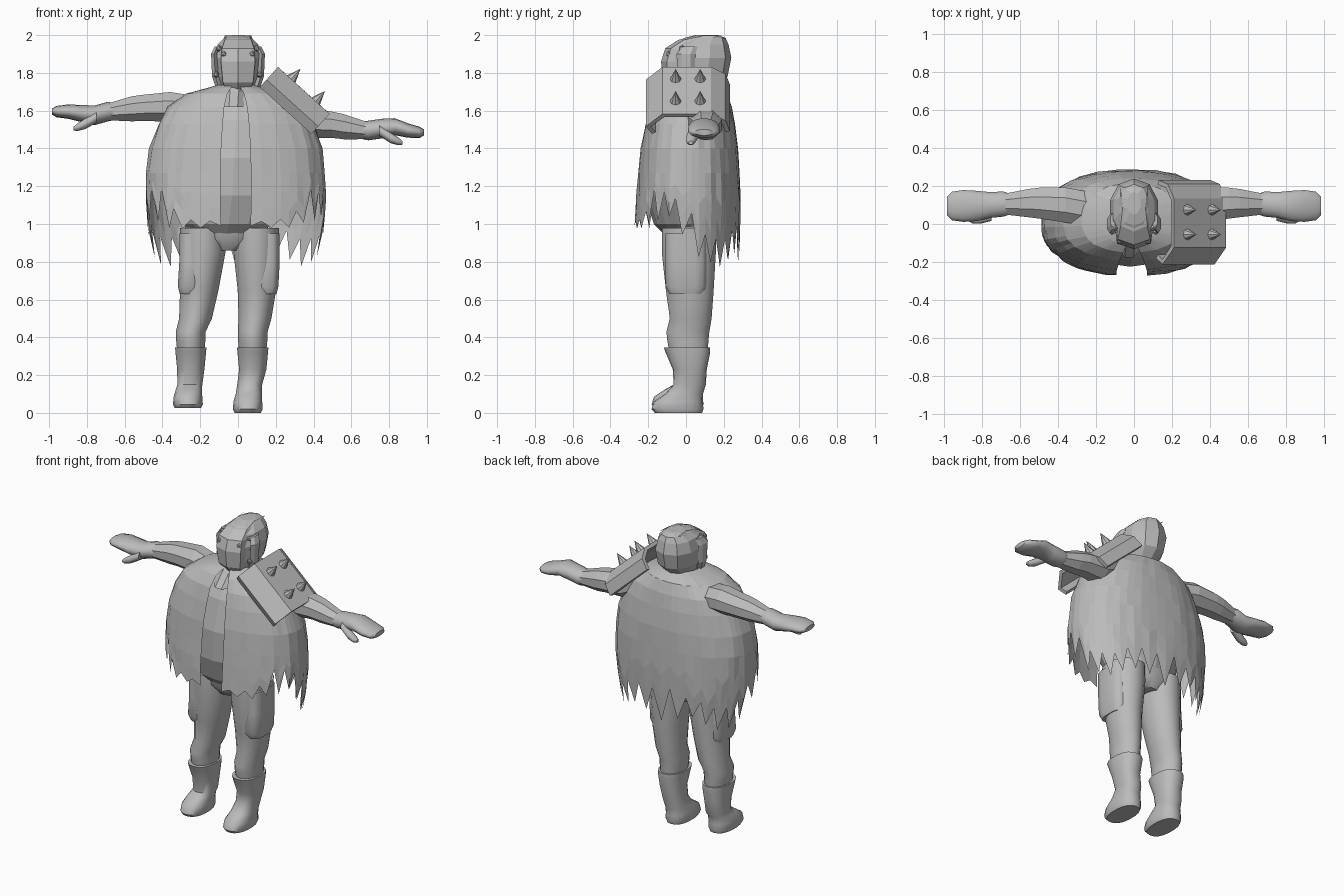
import bpy, bmesh, math, random
from mathutils import Vector, Matrix

random.seed(4)
grey = bpy.data.materials.new("plain_grey")
grey.diffuse_color = (0.5, 0.5, 0.5, 1)


def finish(name, bm, smooth=False):
    bmesh.ops.recalc_face_normals(bm, faces=bm.faces)
    me = bpy.data.meshes.new(name)
    bm.to_mesh(me)
    bm.free()
    me.materials.append(grey)
    ob = bpy.data.objects.new(name, me)
    bpy.context.collection.objects.link(ob)
    if smooth:
        bpy.ops.object.select_all(action='DESELECT')
        ob.select_set(True)
        bpy.context.view_layer.objects.active = ob
        bpy.ops.object.shade_smooth_by_angle(angle=math.radians(50))
    return ob


def loft(name, rings, n, axis='z', smooth=False, power=1.0, turn=0.5):
    """Rings are (position on axis, centre u, centre v, radius u, radius v)."""
    bm = bmesh.new()
    rows = []
    for p, cu, cv, ru, rv in rings:
        row = []
        for i in range(n):
            a = 2 * math.pi * (i + turn) / n
            c, s = math.cos(a), math.sin(a)
            u = cu + ru * math.copysign(abs(c) ** power, c)
            v = cv + rv * math.copysign(abs(s) ** power, s)
            row.append(bm.verts.new((p, u, v) if axis == 'x' else (u, v, p)))
        rows.append(row)
    for r0, r1 in zip(rows, rows[1:]):
        for i in range(n):
            j = (i + 1) % n
            bm.faces.new((r0[i], r0[j], r1[j], r1[i]))
    bm.faces.new(rows[0])
    bm.faces.new(rows[-1])
    return finish(name, bm, smooth)


def lerp_table(table, t):
    """Linear lookup in rows sorted by rising first value."""
    if t <= table[0][0]:
        return table[0][1:]
    for a, b in zip(table, table[1:]):
        if t <= b[0]:
            f = (t - a[0]) / (b[0] - a[0])
            return [x + (y - x) * f for x, y in zip(a[1:], b[1:])]
    return table[-1][1:]


# Torso and hips under the cloak
loft("torso", [(0.95, -0.06, 0.0, 0.18, 0.12), (1.0, -0.05, -0.01, 0.24, 0.16),
               (1.15, -0.03, -0.02, 0.31, 0.2), (1.35, -0.02, -0.02, 0.33, 0.205),
               (1.55, -0.01, 0.01, 0.3, 0.19), (1.66, 0, 0.03, 0.2, 0.15),
               (1.72, 0, 0.04, 0.09, 0.1)], 14)
loft("hips", [(0.86, -0.06, 0.02, 0.1, 0.09), (0.92, -0.06, 0.015, 0.2, 0.13),
              (1.0, -0.06, 0.01, 0.23, 0.135)], 20, smooth=True)
loft("shirt_collar", [(1.62, -0.025, -0.12, 0.06, 0.06), (1.7, -0.02, -0.05, 0.06, 0.06),
                      (1.73, -0.01, 0.0, 0.08, 0.09)], 8)

# Ragged cloak: z, half width, front depth, back depth
shape = [(0.76, 0.42, 0.26, 0.275), (0.97, 0.465, 0.275, 0.285), (1.1, 0.475, 0.27, 0.288),
         (1.25, 0.475, 0.255, 0.285), (1.4, 0.455, 0.24, 0.275), (1.53, 0.41, 0.215, 0.26),
         (1.62, 0.36, 0.19, 0.24), (1.69, 0.26, 0.15, 0.215), (1.72, 0.15, 0.11, 0.17),
         (1.735, 0.1, 0.08, 0.14)]
# Hem: angle from front in degrees, mean height, tooth depth
hem = [(0, 1.0, 0.01), (35, 1.0, 0.03), (52, 1.08, 0.1), (75, 1.1, 0.1), (92, 0.98, 0.1),
       (108, 0.87, 0.11), (130, 0.85, 0.08), (160, 0.92, 0.08), (180, 0.9, 0.12)]
bm = bmesh.new()
cols = 52
levels = [1.735, 1.72, 1.69, 1.62, 1.53, 1.4, 1.27]
grid = []
for c in range(cols + 1):
    phi = math.radians(8 + 344 * c / cols)
    deg = math.degrees(phi)
    mean, depth = lerp_table(hem, min(deg, 360 - deg))
    low = mean + depth * (1 if c % 2 else -1) * random.uniform(0.6, 1)
    zs = levels + [1.25 + (low - 1.25) * k / 3 for k in (1, 2, 3)]
    col = []
    for k, z in enumerate(zs):
        w, f, b = lerp_table(shape, z)
        s, co = math.sin(phi), math.cos(phi)
        puff = 1 + random.uniform(-0.012, 0.012)
        x = w * math.copysign(abs(s) ** 0.9, s) * puff
        y = -(f if co > 0 else b) * math.copysign(abs(co) ** 0.85, co) * puff
        col.append(bm.verts.new((x - 0.012, y, z)))
    grid.append(col)
for a, b in zip(grid, grid[1:]):
    for k in range(len(a) - 1):
        bm.faces.new((a[k], b[k], b[k + 1], a[k + 1]))
finish("ragged_cloak", bm)

# Legs: top, knee and cuff centres differ for each side
for side, lift, xs in (("right", 0.025, (-0.185, -0.205, -0.225, -0.25, -0.265)),
                       ("left", 0.0, (0.095, 0.1, 0.09, 0.078, 0.052))):
    t, m, k, b, f = xs
    loft(side + "_trouser", [(0.3, b, 0.015, 0.07, 0.1), (0.38, b, 0.01, 0.078, 0.11),
                             (0.43, b, 0.01, 0.08, 0.115), (0.5, k, 0.025, 0.088, 0.112),
                             (0.65, m, 0.02, 0.103, 0.128), (0.85, t, 0.015, 0.12, 0.145),
                             (0.98, t, 0.015, 0.125, 0.145)], 20, smooth=True)
    # Thigh pouch on the outer side
    o = -1 if t < 0 else 1
    loft(side + "_pouch", [(0.63, m + o * 0.05, 0.0, 0.055, 0.09), (0.67, m + o * 0.055, 0, 0.06, 0.11),
                           (0.8, t + o * 0.06, 0, 0.067, 0.11), (0.95, t + o * 0.06, 0, 0.067, 0.11)],
         12, smooth=True, power=0.6)
    # Boot with a flared cuff and long toe
    loft(side + "_boot", [(lift, f, -0.04, 0.07, 0.125), (lift + 0.02, f, -0.045, 0.08, 0.137),
                          (0.06 + lift, f, -0.04, 0.077, 0.13), (0.1 + lift, f + 0.005, -0.01, 0.07, 0.1),
                          (0.15, f + 0.01, 0.02, 0.067, 0.085), (0.23, b, 0.02, 0.073, 0.09),
                          (0.32, b, 0.01, 0.082, 0.118), (0.345, b, 0.005, 0.084, 0.122)],
         18, smooth=True, power=0.85)

# Arms and hands: x, z centre, y radius, z radius
for side, s, zs in (("right", -1, (1.6, 1.62, 1.61, 1.595, 1.575, 1.595, 1.595, 1.53)),
                    ("left", 1, (1.6, 1.535, 1.515, 1.495, 1.505, 1.495, 1.485, 1.455))):
    z0, z1, z2, z3, z4, z5, z6, zt = zs
    loft(side + "_sleeve", [(s * 0.2, 0.07, z0, 0.1, 0.08), (s * 0.36, 0.1, z1, 0.1, 0.085),
                            (s * 0.5, 0.11, (z1 + z2) / 2, 0.088, 0.075), (s * 0.56, 0.11, z2, 0.08, 0.072),
                            (s * 0.68, 0.105, z3, 0.06, 0.05)], 8, 'x')
    loft(side + "_hand", [(s * 0.66, 0.105, z3, 0.058, 0.046), (s * 0.69, 0.105, z3, 0.068, 0.052),
                          (s * 0.76, 0.1, z4, 0.07, 0.052), (s * 0.83, 0.095, z4 + 0.01, 0.082, 0.045),
                          (s * 0.9, 0.095, z5, 0.086, 0.038), (s * 0.96, 0.095, z6, 0.077, 0.03),
                          (s * 0.985, 0.095, z6, 0.05, 0.016)], 14, 'x', True)
    loft(side + "_thumb", [(s * 0.75, 0.05, z4 - 0.01, 0.035, 0.03), (s * 0.81, 0.03, zt, 0.03, 0.028),
                           (s * 0.85, 0.025, zt - 0.018, 0.024, 0.02),
                           (s * 0.87, 0.025, zt - 0.025, 0.012, 0.01)], 10, 'x', True)

# Helmeted head
loft("helmet", [(1.66, 0, 0.0, 0.05, 0.08), (1.71, 0, 0.025, 0.085, 0.12), (1.78, 0, 0.055, 0.118, 0.165),
                (1.88, 0, 0.065, 0.132, 0.175), (1.95, 0, 0.075, 0.112, 0.15),
                (1.985, 0, 0.1, 0.075, 0.11), (2.0, 0, 0.11, 0.035, 0.06)], 10, power=0.9)

# Ridged face mask: z, front y, half width
bm = bmesh.new()
rows = []
for z, y, w in ((1.675, -0.07, 0.05), (1.75, -0.122, 0.08), (1.86, -0.132, 0.09),
                (1.93, -0.11, 0.085), (1.975, -0.04, 0.07), (1.997, 0.06, 0.06)):
    rows.append([bm.verts.new(p) for p in ((-w - 0.01, y + 0.13, z), (-w, y + 0.03, z), (0, y, z),
                                          (w, y + 0.03, z), (w + 0.01, y + 0.13, z))])
for a, b in zip(rows, rows[1:]):
    for i in range(4):
        bm.faces.new((a[i], a[i + 1], b[i + 1], b[i]))
finish("face_mask", bm)

# Cheek guards and helmet rivets
for s in (-1, 1):
    loft("cheek_guard", [(1.72, s * 0.1, -0.005, 0.02, 0.03), (1.78, s * 0.12, 0, 0.02, 0.045),
                         (1.9, s * 0.127, 0.0, 0.018, 0.05), (1.94, s * 0.11, 0.02, 0.015, 0.04)], 6)
    for x, y, z in ((0.075, -0.09, 1.9), (0.1, -0.02, 1.93), (0.115, -0.04, 1.79)):
        bm = bmesh.new()
        bmesh.ops.create_icosphere(bm, subdivisions=1, radius=0.017,
                                   matrix=Matrix.Translation((s * x, y, z)))
        finish("rivet", bm)

# Arched shoulder plate, laid along a sloping direction
along = Vector((0.74, 0, -0.67))
up = Vector((0.67, 0, 0.74))
start = Vector((0.12, 0, 1.73))
arch = [(-0.17, 0.0), (-0.2, 0.045), (-0.12, 0.125), (0.13, 0.125), (0.2, 0.08), (0.22, 0.01)]
bm = bmesh.new()
ends = []
for d in (0, 0.37):
    ends.append([bm.verts.new(start + along * d + up * n + Vector((0, y, 0))) for y, n in arch])
for i in range(len(arch) - 1):
    bm.faces.new((ends[0][i], ends[0][i + 1], ends[1][i + 1], ends[1][i]))
pad = finish("shoulder_plate", bm)
thick = pad.modifiers.new("thickness", 'SOLIDIFY')
thick.thickness = 0.025
thick.offset = 0

# Four spikes on the plate
tilt = up.to_track_quat('Z', 'Y').to_matrix().to_4x4()
for d in (0.095, 0.27):
    for y in (-0.055, 0.075):
        bm = bmesh.new()
        place = Matrix.Translation(start + along * d + up * 0.167 + Vector((0, y, 0)))
        bmesh.ops.create_cone(bm, cap_ends=True, segments=8, radius1=0.035, radius2=0.0,
                              depth=0.085, matrix=place @ tilt)
        finish("spike", bm)
